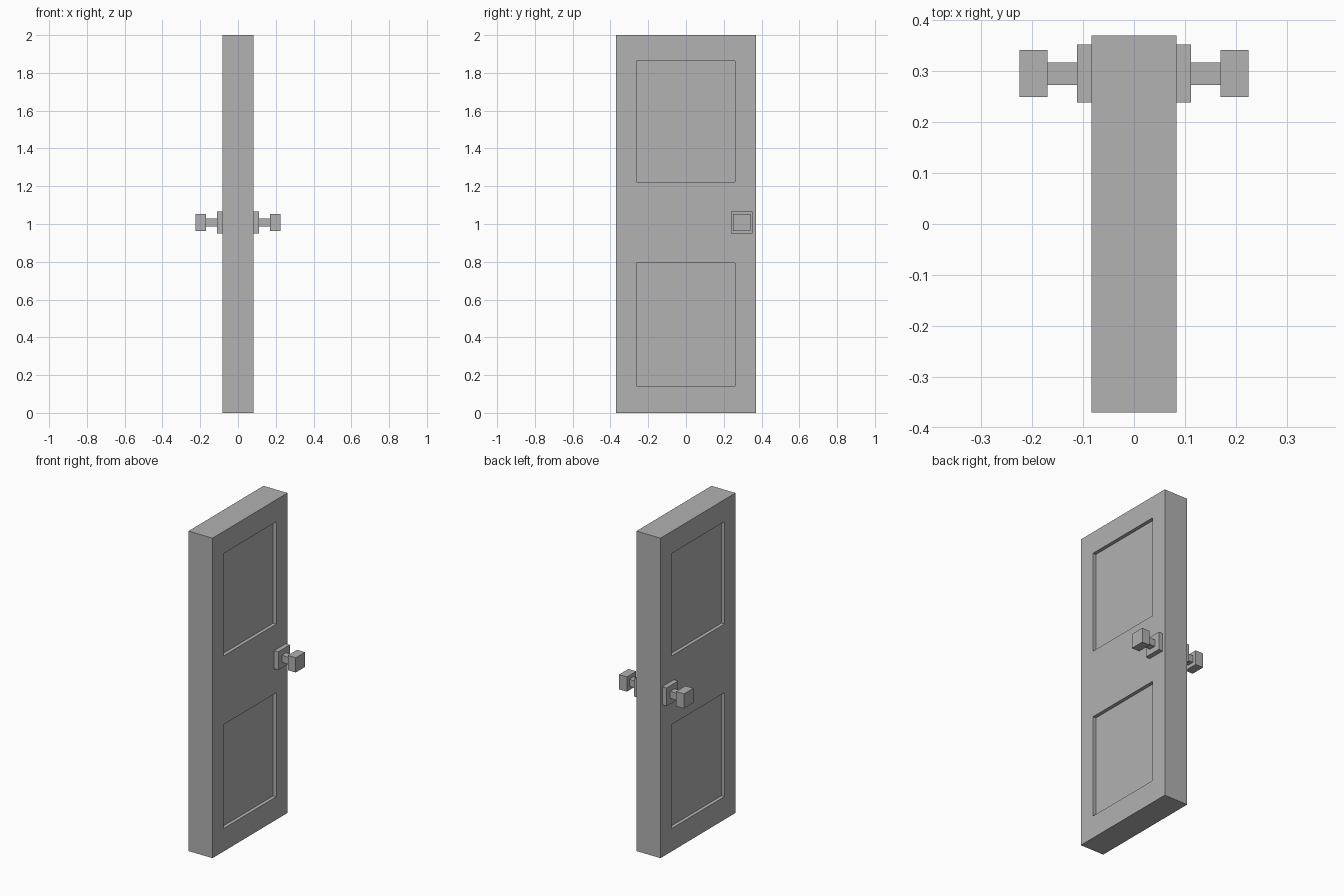
import bpy, bmesh
from mathutils import Vector

if "Cube" in bpy.data.objects:
    bpy.data.objects.remove(bpy.data.objects["Cube"])

grey = bpy.data.materials.new("plain grey")
grey.diffuse_color = (0.445, 0.445, 0.445, 1)
grey.use_nodes = True
grey.node_tree.nodes["Principled BSDF"].inputs["Base Color"].default_value = grey.diffuse_color

HALF_T, HALF_W, HEIGHT = 0.083, 0.37, 2.0
RECESS = 0.022
PANEL_Y = (-0.263, 0.26)
PANELS_Z = ((0.143, 0.793), (1.222, 1.862))


def add_object(name, bm):
    bmesh.ops.recalc_face_normals(bm, faces=bm.faces[:])
    mesh = bpy.data.meshes.new(name)
    bm.to_mesh(mesh)
    bm.free()
    mesh.materials.append(grey)
    obj = bpy.data.objects.new(name, mesh)
    bpy.context.collection.objects.link(obj)


def box_bm(lo, hi):
    bm = bmesh.new()
    bmesh.ops.create_cube(bm, size=1)
    lo, hi = Vector(lo), Vector(hi)
    for v in bm.verts:
        v.co = (lo + hi) / 2 + v.co * (hi - lo)
    return bm


def all_geom(bm):
    return bm.verts[:] + bm.edges[:] + bm.faces[:]


def cut(bm, a, b):
    """Split a slab along the line a-b in the (y, z) plane; return both capped halves."""
    normal = Vector((0, -(b[1] - a[1]), b[0] - a[0])).normalized()
    halves = []
    for sign in (1, -1):
        half = bm.copy()
        res = bmesh.ops.bisect_plane(half, geom=all_geom(half), plane_co=(0, *a),
                                     plane_no=normal * sign, clear_inner=True)
        rim = [e for e in res["geom_cut"] if isinstance(e, bmesh.types.BMEdge)]
        bmesh.ops.edgeloop_fill(half, edges=rim)
        halves.append(half)
    bm.free()
    return halves


# Door slab with two recessed panels on each face
door = box_bm((-HALF_T, -HALF_W, 0), (HALF_T, HALF_W, HEIGHT))
for y in PANEL_Y:
    bmesh.ops.bisect_plane(door, geom=all_geom(door), plane_co=(0, y, 0), plane_no=(0, 1, 0))
for z in PANELS_Z[0] + PANELS_Z[1]:
    bmesh.ops.bisect_plane(door, geom=all_geom(door), plane_co=(0, 0, z), plane_no=(0, 0, 1))
door.normal_update()
panels = []
for f in door.faces:
    c = f.calc_center_median()
    if abs(f.normal.x) > 0.9 and PANEL_Y[0] < c.y < PANEL_Y[1] \
            and any(z0 < c.z < z1 for z0, z1 in PANELS_Z):
        panels.append(f)
bmesh.ops.inset_individual(door, faces=panels, thickness=0, depth=-RECESS)

# Break the slab along its main cracks into tightly fitting pieces
top, rest = cut(door, (-0.37, 1.54), (0.37, 1.54))
top_right, top_left = cut(top, (-0.055, 2.0), (-0.055, 1.54))
middle, bottom = cut(rest, (-0.37, 0.68), (0.37, 0.20))
middle_left, middle_right = cut(middle, (-0.36, 0.69), (-0.02, 1.12))
for name, piece in (("door_top_a", top_right), ("door_top_b", top_left),
                    ("door_middle_a", middle_left), ("door_middle_b", middle_right),
                    ("door_bottom", bottom)):
    add_object(name, piece)

# Handles: backing plate, neck and square knob on both sides
HY, HZ = 0.295, 1.008
for side, label in ((1, "right"), (-1, "left")):
    for name, x0, x1, half in (("handle_plate", HALF_T, 0.112, 0.057),
                               ("handle_neck", 0.112, 0.17, 0.022),
                               ("handle_knob", 0.17, 0.225, 0.046)):
        xs = sorted((side * x0, side * x1))
        add_object(f"{name}_{label}", box_bm((xs[0], HY - half, HZ - half),
                                             (xs[1], HY + half, HZ + half)))
